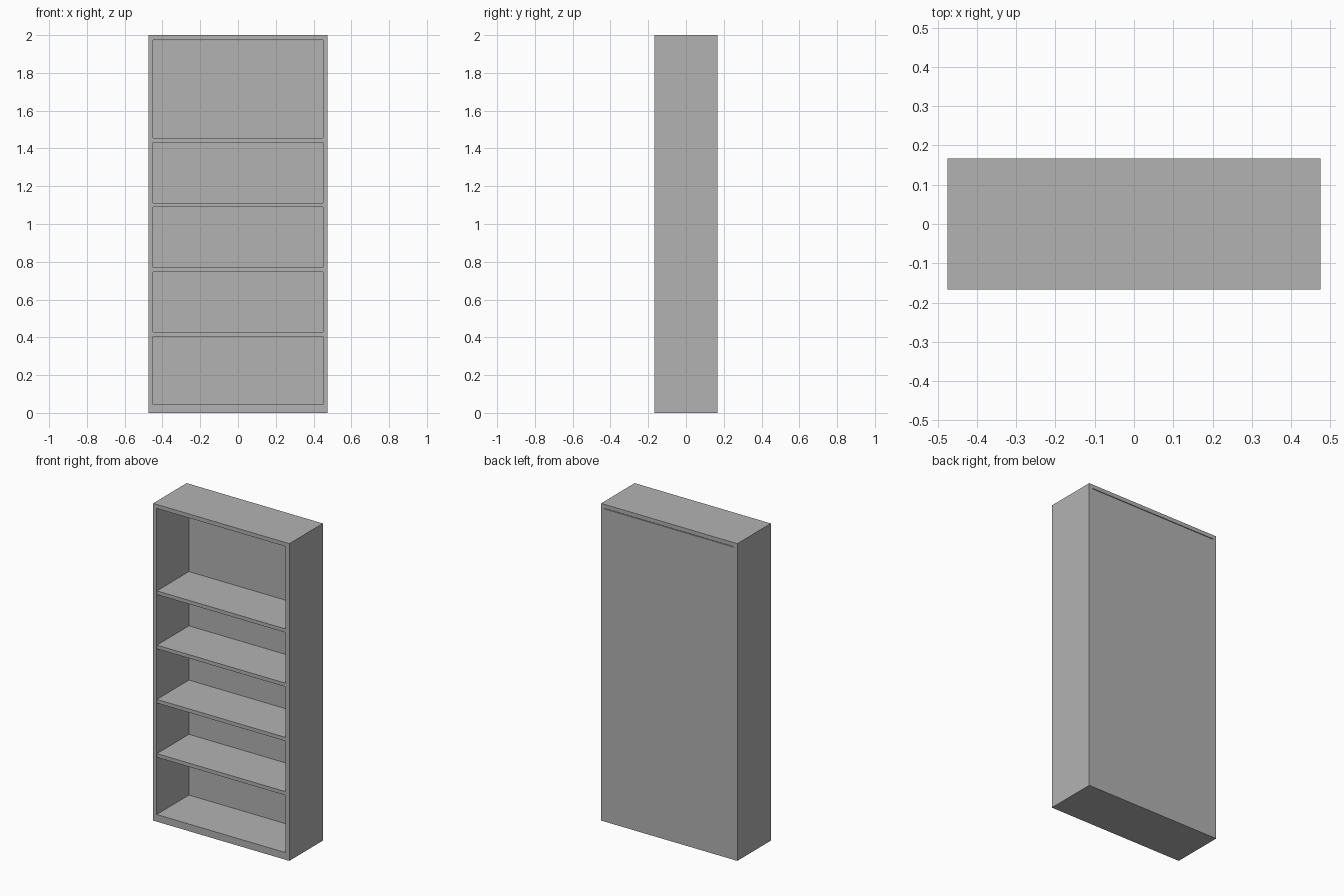
import bpy

if "Cube" in bpy.data.objects:
    bpy.data.objects.remove(bpy.data.objects["Cube"])

W, D, H = 0.475, 0.167, 2.0   # half width, half depth, height
T = 0.025                     # board thickness
BACK = 0.154                  # front face of the back panel

grey = bpy.data.materials.new("light grey")
grey.diffuse_color = (0.448, 0.448, 0.448, 1)
grey.use_nodes = True
grey.node_tree.nodes["Principled BSDF"].inputs["Base Color"].default_value = grey.diffuse_color


def board(name, x0, x1, y0, y1, z0, z1):
    bpy.ops.mesh.primitive_cube_add(
        size=1, location=((x0 + x1) / 2, (y0 + y1) / 2, (z0 + z1) / 2))
    ob = bpy.context.object
    ob.name = name
    ob.scale = (x1 - x0, y1 - y0, z1 - z0)
    bpy.ops.object.transform_apply(location=False, rotation=False, scale=True)
    ob.data.materials.append(grey)
    return ob


inner = W - T

# Outer case
board("left_side", -W, -inner, -D, D, 0, H)
board("right_side", inner, W, -D, D, 0, H)
board("top_board", -inner, inner, -D, D, H - T, H)
board("base_board", -inner, inner, -D, BACK, 0, 0.045)

# Back panel, with a narrow slit left under the top board
board("back_panel", -inner, inner, BACK, D, 0, H - T - 0.004)

# Evenly spaced shelves
for i in range(4):
    z = 0.405 + i * 0.342
    board(f"shelf_{i + 1}", -inner, inner, -D + 0.002, BACK, z, z + 0.023)
